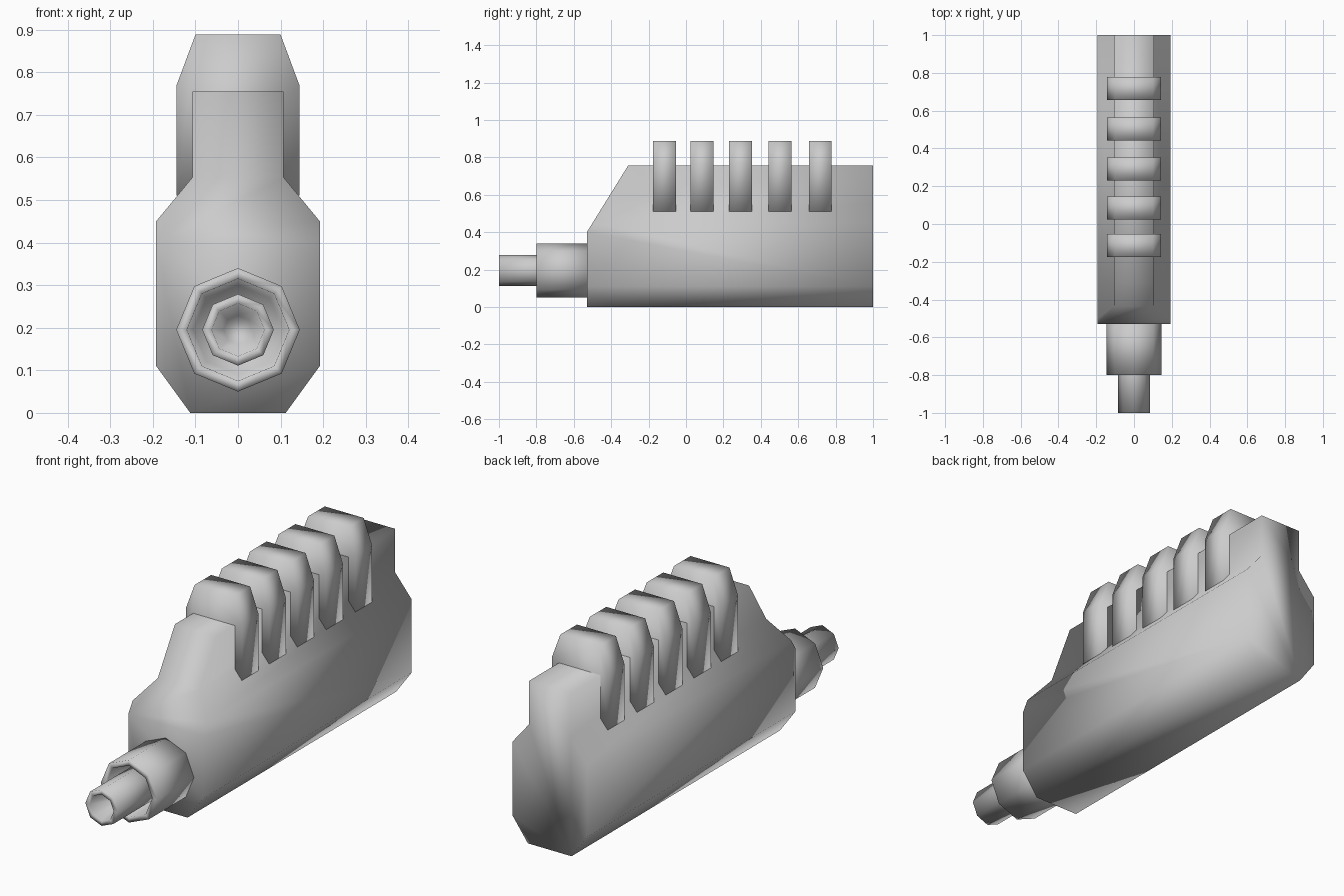
import bpy, bmesh, math

if "Cube" in bpy.data.objects:
    bpy.data.objects.remove(bpy.data.objects["Cube"])


def finish(name, bm):
    bmesh.ops.recalc_face_normals(bm, faces=bm.faces[:])
    for f in bm.faces:
        f.smooth = True
    me = bpy.data.meshes.new(name)
    bm.to_mesh(me)
    bm.free()
    ob = bpy.data.objects.new(name, me)
    bpy.context.collection.objects.link(ob)
    return ob


def extrude_half_profile(half, y0, y1):
    """Mirror an xz half outline about x = 0 and extrude it along y."""
    outline = half + [(-x, z) for x, z in reversed(half)]
    bm = bmesh.new()
    face = bm.faces.new([bm.verts.new((x, y0, z)) for x, z in outline])
    ext = bmesh.ops.extrude_face_region(bm, geom=[face])["geom"]
    verts = [g for g in ext if isinstance(g, bmesh.types.BMVert)]
    bmesh.ops.translate(bm, verts=verts, vec=(0, y1 - y0, 0))
    if face.is_valid and len(bm.faces) == len(outline) + 1:
        bm.faces.new(face.verts)
    return bm


# main housing with a sloped upper front
bm = extrude_half_profile([(0.112, 0), (0.192, 0.11), (0.192, 0.45),
                           (0.107, 0.553), (0.107, 0.755)], -0.53, 1.0)
bmesh.ops.bisect_plane(bm, geom=bm.verts[:] + bm.edges[:] + bm.faces[:],
                       plane_co=(0, -0.53, 0.4), plane_no=(0, -0.355, 0.22),
                       clear_outer=True)
bmesh.ops.holes_fill(bm, edges=[e for e in bm.edges if e.is_boundary])
finish("housing", bm)

# five ribs straddling the top
for i, y in enumerate([-0.115, 0.085, 0.292, 0.503, 0.718]):
    bm = extrude_half_profile([(0.144, 0.51), (0.144, 0.77), (0.1, 0.888)],
                              y - 0.061, y + 0.061)
    finish(f"rib_{i + 1}", bm)


# eight-sided hollow barrel parts, spun from (radius, y) profiles
def turned(name, profile, sides=8, zc=0.195):
    bm = bmesh.new()
    rings = [[bm.verts.new((r * math.cos(k * math.tau / sides), y,
                            zc + r * math.sin(k * math.tau / sides)))
              for k in range(sides)] for r, y in profile]
    for a, b in zip(rings, rings[1:]):
        for k in range(sides):
            n = (k + 1) % sides
            bm.faces.new((a[k], a[n], b[n], b[k]))
    bm.faces.new(rings[0])
    bm.faces.new(rings[-1])
    finish(name, bm)


turned("barrel_sleeve", [(0.145, -0.5), (0.145, -0.8), (0.12, -0.8), (0.105, -0.66)])
turned("barrel_tip", [(0.084, -0.6), (0.084, -1.0), (0.062, -1.0), (0.034, -0.86)])
